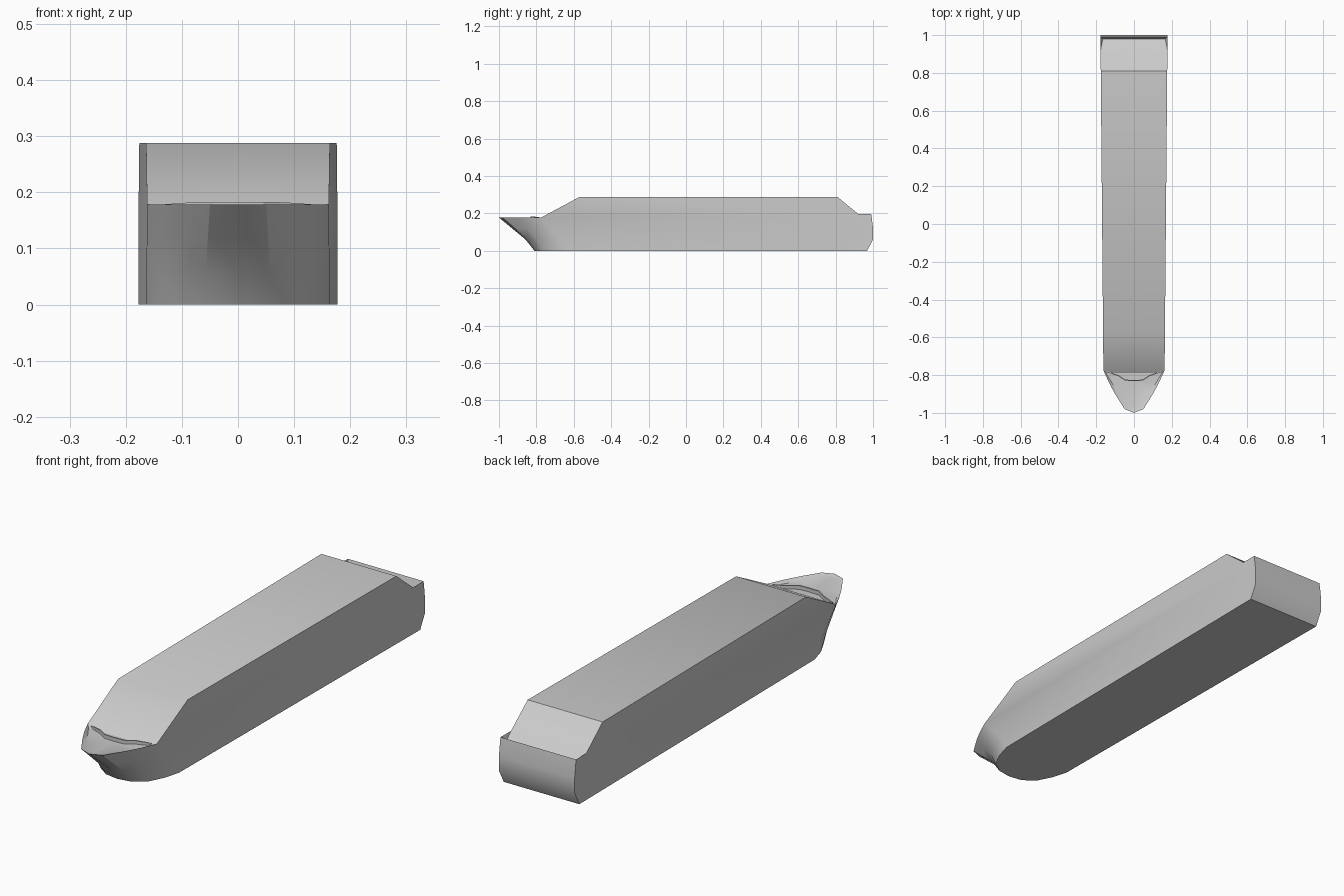
import bpy, bmesh

if "Cube" in bpy.data.objects:
    bpy.data.objects.remove(bpy.data.objects["Cube"])


def half_width(y):
    # The hull sides widen slightly toward the stern
    return 0.162 + (y + 0.775) * 0.0088


def make_object(name, half_faces):
    """Build a symmetric mesh from faces on the +x half."""
    bm = bmesh.new()
    for face in half_faces:
        for s in (1, -1):
            bm.faces.new([bm.verts.new((s * x, y, z)) for x, y, z in face])
    bmesh.ops.remove_doubles(bm, verts=bm.verts, dist=1e-5)
    bmesh.ops.recalc_face_normals(bm, faces=bm.faces)
    mesh = bpy.data.meshes.new(name)
    bm.to_mesh(mesh)
    bm.free()
    ob = bpy.data.objects.new(name, mesh)
    bpy.context.collection.objects.link(ob)
    bpy.context.view_layer.objects.active = ob
    ob.select_set(True)
    bpy.ops.object.shade_smooth_by_angle(angle=0.5)
    ob.select_set(False)


def center(p):
    return (0, p[1], p[2])


def across(a, b):
    # Half of a full-width quad between two side points
    return [a, b, center(b), center(a)]


def side(y, z):
    return (half_width(y), y, z)


# Bow outlines at the keel and at the deck edge
keel = [(0, -0.81), (0.06, -0.80), (0.11, -0.765), (0.143, -0.70), (half_width(-0.63), -0.63)]
deck = [(0, -1.0), (0.05, -0.98), (0.1, -0.90), (0.13, -0.845), (half_width(-0.775), -0.775)]
# Height, blend from keel to deck outline, stern y
levels = [(0, 0, 0.968), (0.06, 0.25, 1.0), (0.12, 0.63, 1.0), (0.178, 1, 0.993)]

rings = []
for z, t, stern in levels:
    ring = [(a[0] + (b[0] - a[0]) * t, a[1] + (b[1] - a[1]) * t, z) for a, b in zip(keel, deck)]
    ring[-1] = side(ring[-1][1], z)
    rings.append(ring + [side(stern, z)])

# Hull sides, transom and flat bottom
faces = []
for lo, hi in zip(rings, rings[1:]):
    for i in range(len(lo) - 1):
        faces.append([lo[i], lo[i + 1], hi[i + 1], hi[i]])
    faces.append(across(lo[-1], hi[-1]))
faces.append(rings[0] + [center(rings[0][-1])])

# Upper side wall, sloped ends and roof
top = rings[-1]
bow_foot, stern_edge = top[4], top[5]
roof_front, roof_back = side(-0.57, 0.288), side(0.81, 0.288)
aft_foot, rim = side(0.92, 0.198), side(0.99, 0.198)
faces.append([bow_foot, roof_front, roof_back, aft_foot, rim, stern_edge])
faces += [across(bow_foot, roof_front), across(roof_front, roof_back),
          across(roof_back, aft_foot), across(stern_edge, rim)]

# Recessed aft deck with low bulwarks
inner = (half_width(0.98) - 0.012, 0.98, 0.165)
faces += [[aft_foot, rim, inner], across(rim, inner),
          [aft_foot, inner, center(inner), center(aft_foot)]]

# Recessed bow deck inside the rim
well = [(0, -0.985, 0.174), (0.043, -0.967, 0.173), (0.088, -0.893, 0.168),
        (0.117, -0.84, 0.167), (0.148, -0.79, 0.168)]
for i in range(4):
    faces.append([top[i], top[i + 1], well[i + 1], well[i]])
for a, b in zip(well[1:], well[2:]):
    faces.append(across(a, b))
faces += [[well[0], well[1], center(well[1])],
          across(well[-1], bow_foot)]
make_object("hull", faces)

# Thin breakwater wall across the bow deck
path = [(0, -0.832), (0.045, -0.83), (0.085, -0.805), (0.14, -0.785)]
tops = [0.183, 0.183, 0.182, 0.178]
wall = []
for i in range(3):
    f0, f1 = path[i], path[i + 1]
    sections = [[(p[0], p[1], 0.16), (p[0], p[1], h), (p[0], p[1] + 0.006, h), (p[0], p[1] + 0.006, 0.16)]
                for p, h in ((f0, tops[i]), (f1, tops[i + 1]))]
    for j in range(4):
        k = (j + 1) % 4
        wall.append([sections[0][j], sections[0][k], sections[1][k], sections[1][j]])
    if i == 2:
        wall.append(sections[1])
make_object("breakwater", wall)
